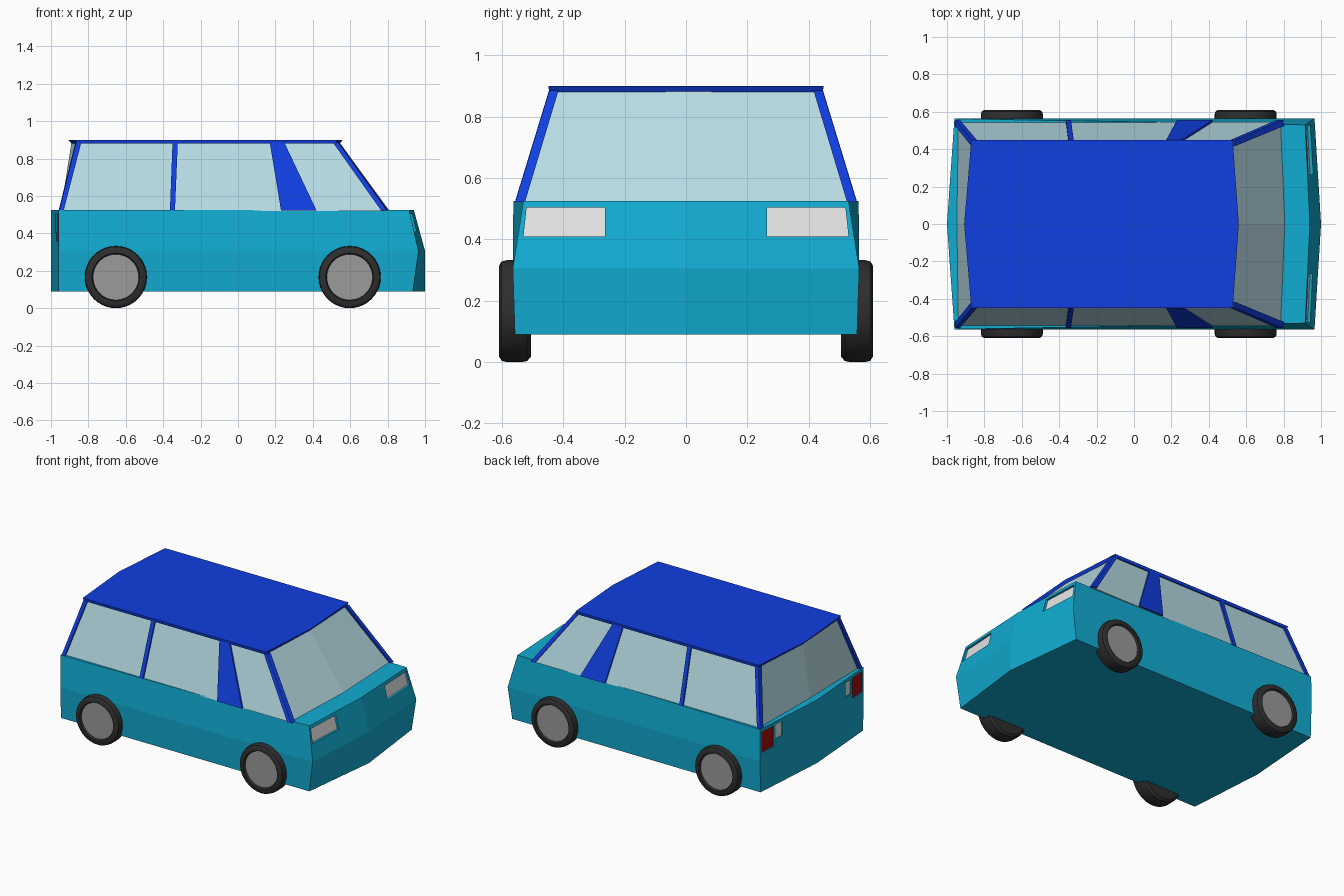
import bpy, bmesh, math

if "Cube" in bpy.data.objects:
    bpy.data.objects.remove(bpy.data.objects["Cube"])


def srgb(r, g, b):
    lin = [(c / 255 / 12.92 if c < 11 else ((c / 255 + 0.055) / 1.055) ** 2.4) for c in (r, g, b)]
    return (*lin, 1.0)


def material(name, *rgb):
    m = bpy.data.materials.new(name)
    m.diffuse_color = srgb(*rgb)
    m.use_nodes = True
    m.node_tree.nodes["Principled BSDF"].inputs["Base Color"].default_value = m.diffuse_color
    return m


TEAL = material("teal paint", 17, 172, 210)
BLUE = material("blue paint", 16, 63, 225)
GLASS = material("pale glass", 184, 221, 230)
TYRE = material("black rubber", 46, 46, 46)
GREY = material("grey metal", 155, 155, 155)
WHITE = material("white lamp", 228, 228, 228)
RED = material("red lamp", 165, 12, 18)


def loft(name, rings, mat):
    """Closed solid skinned through rings of equal point count."""
    bm = bmesh.new()
    vs = [[bm.verts.new(p) for p in ring] for ring in rings]
    n = len(vs[0])
    for a, b in zip(vs, vs[1:]):
        for i in range(n):
            j = (i + 1) % n
            bm.faces.new((a[i], a[j], b[j], b[i]))
    bm.faces.new(vs[0])
    bm.faces.new(vs[-1])
    bmesh.ops.recalc_face_normals(bm, faces=bm.faces)
    me = bpy.data.meshes.new(name)
    bm.to_mesh(me)
    bm.free()
    me.materials.append(mat)
    ob = bpy.data.objects.new(name, me)
    bpy.context.collection.objects.link(ob)
    return ob


def plan(z, rear, rear_mid, front, front_mid, yr, yf=None):
    """Six-point plan outline with bowed front and rear ends."""
    yf = yf or yr
    return [(rear, -yr, z), (front, -yf, z), (front_mid, 0, z),
            (front, yf, z), (rear, yr, z), (rear_mid, 0, z)]


def activate(ob):
    bpy.ops.object.select_all(action='DESELECT')
    ob.select_set(True)
    bpy.context.view_layer.objects.active = ob


# Lower body
body = loft("body", [plan(0.09, -0.96, -1, 0.935, 1.0, 0.558),
                     plan(0.305, -0.96, -1, 0.965, 1.0, 0.565),
                     plan(0.525, -0.96, -1, 0.915, 0.94, 0.563, 0.53)], TEAL)

# Cabin glass, set in slightly from the frame
loft("cabin_glass", [plan(0.52, -0.94, -0.948, 0.787, 0.81, 0.545),
                     plan(0.888, -0.855, -0.89, 0.512, 0.542, 0.434)], GLASS)

# Roof panel with undercut ends
loft("roof", [plan(0.88, -0.86, -0.89, 0.522, 0.545, 0.446),
              plan(0.90, -0.87, -0.908, 0.528, 0.56, 0.449)], BLUE)

# Pillars: (y, x) outlines at the waist and at the roof
PILLARS = {
    "front_pillar": ([(0.765, 0.557), (0.797, 0.557), (0.804, 0.525), (0.765, 0.525)],
                     [(0.508, 0.446), (0.536, 0.446), (0.540, 0.416), (0.508, 0.416)]),
    "rear_pillar": ([(-0.956, 0.558), (-0.932, 0.558), (-0.932, 0.527), (-0.959, 0.527)],
                    [(-0.866, 0.447), (-0.838, 0.447), (-0.838, 0.417), (-0.870, 0.417)]),
}
for name, (b0, b1), (t0, t1) in (("middle_pillar", (-0.364, -0.337), (-0.350, -0.322)),
                                 ("door_pillar", (0.23, 0.42), (0.17, 0.248))):
    PILLARS[name] = ([(b0, 0.556), (b1, 0.556), (b1, 0.53), (b0, 0.53)],
                     [(t0, 0.446), (t1, 0.446), (t1, 0.42), (t0, 0.42)])
for side, s in (("right", -1), ("left", 1)):
    for name, (low, high) in PILLARS.items():
        loft(f"{side}_{name}", [[(x, s * y, 0.522) for x, y in low],
                                [(x, s * y, 0.885) for x, y in high]], BLUE)


# Lamps sit in shallow recesses cut into the body
def nose(y, z):
    t = (z - 0.305) / 0.22
    return (1 - t) * (1 - 0.035 * y / 0.565) + t * (0.94 - 0.025 * y / 0.53)


def tail(y, z):
    return -1 + 0.04 * y / 0.563


LAMPS = [("headlight", nose, 1, 0.02, WHITE, [(0.264, 0.41), (0.53, 0.41), (0.52, 0.503), (0.264, 0.503)]),
         ("tail_light", tail, -1, 0.01, RED, [(0.43, 0.36), (0.55, 0.36), (0.55, 0.503), (0.43, 0.503)]),
         ("reverse_light", tail, -1, 0.01, WHITE, [(0.345, 0.405), (0.41, 0.405), (0.41, 0.503), (0.345, 0.503)])]
for side, s in (("right", -1), ("left", 1)):
    for name, face, d, depth, mat, pts in LAMPS:
        def ring(off):
            return [(face(y, z) + d * off, s * y, z) for y, z in pts]
        cutter = loft("lamp_cutter", [ring(-depth), ring(0.04)], TEAL)
        cutter.hide_render = True
        mod = body.modifiers.new("recess", 'BOOLEAN')
        mod.object, mod.operation, mod.solver = cutter, 'DIFFERENCE', 'EXACT'
        activate(body)
        bpy.ops.object.modifier_apply(modifier=mod.name)
        bpy.data.objects.remove(cutter)
        loft(f"{side}_{name}", [ring(-depth - 0.002), ring(-depth + 0.005)], mat)

# Wheels: turned tyre and hub disc
TYRE_PROFILE = [(0.505, 0.148), (0.518, 0.163), (0.535, 0.166), (0.585, 0.166),
                (0.601, 0.162), (0.61, 0.148), (0.61, 0.128), (0.592, 0.12)]
HUB_PROFILE = [(0.58, 0.122), (0.598, 0.122)]


def turned(name, profile, cx, s, mat, n=40):
    rings = [[(cx + r * math.cos(2 * math.pi * i / n), s * y, 0.166 + r * math.sin(2 * math.pi * i / n))
              for i in range(n)] for y, r in profile]
    activate(loft(name, rings, mat))
    bpy.ops.object.shade_smooth_by_angle(angle=math.radians(35))


for end, cx in (("rear", -0.653), ("front", 0.597)):
    for side, s in (("right", -1), ("left", 1)):
        turned(f"{end}_{side}_tyre", TYRE_PROFILE, cx, s, TYRE)
        turned(f"{end}_{side}_hub", HUB_PROFILE, cx, s, GREY)
